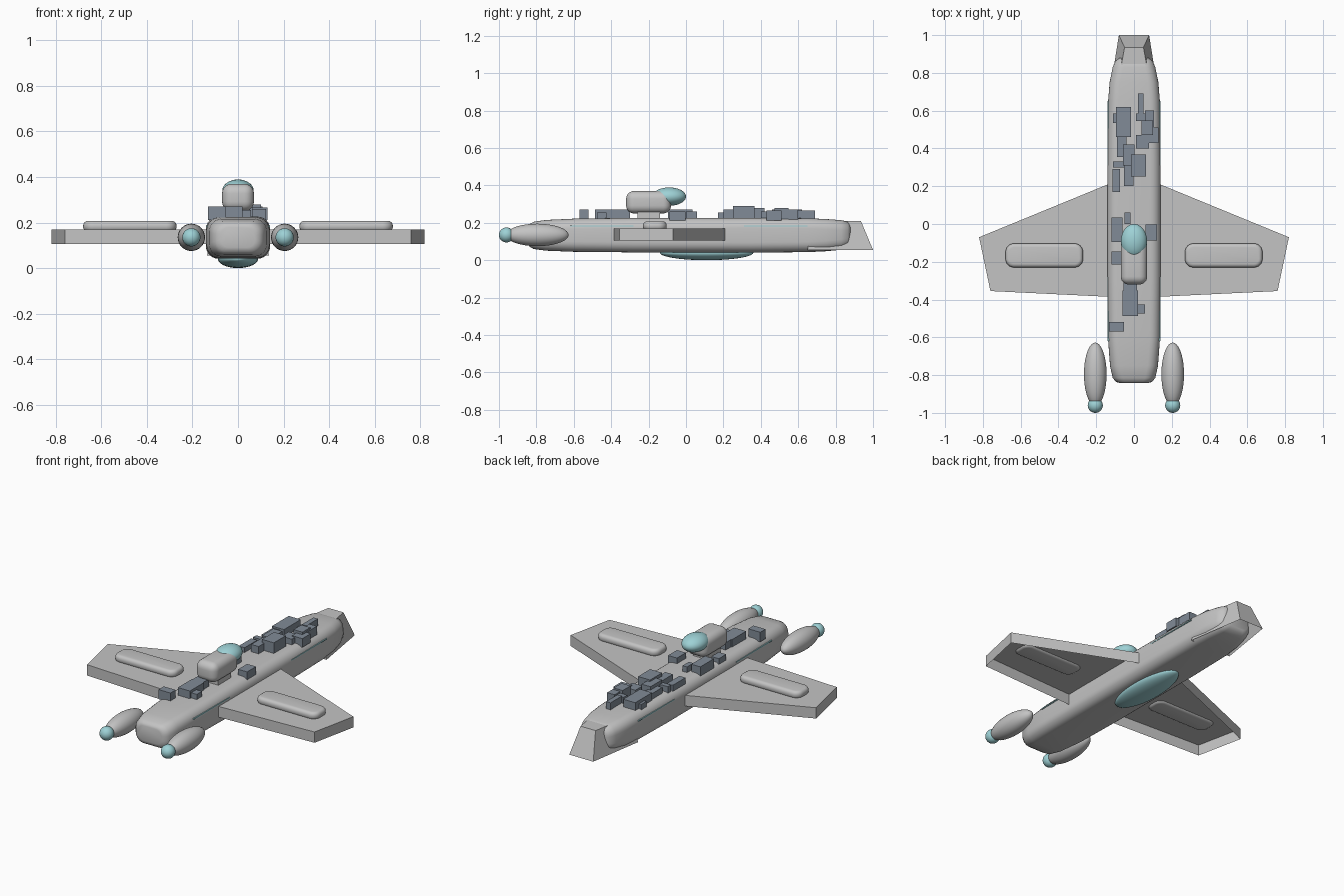
import bpy
import bmesh
import math
from mathutils import Matrix, Vector

cube = bpy.data.objects.get("Cube")
if cube:
    bpy.data.objects.remove(cube, do_unlink=True)


def make_material(name, rgb):
    mat = bpy.data.materials.new(name)
    mat.use_nodes = True
    color = (*rgb, 1.0)
    mat.diffuse_color = color
    mat.node_tree.nodes["Principled BSDF"].inputs["Base Color"].default_value = color
    return mat


grey = make_material("light_grey", (0.55, 0.55, 0.55))
teal = make_material("pale_teal", (0.34, 0.64, 0.67))
slate = make_material("slate_grey", (0.22, 0.26, 0.31))


def finish(bm, name, mat, smooth=None):
    """Turn a bmesh into a named object with one material."""
    bmesh.ops.recalc_face_normals(bm, faces=bm.faces)
    mesh = bpy.data.meshes.new(name)
    bm.to_mesh(mesh)
    bm.free()
    mesh.materials.append(mat)
    obj = bpy.data.objects.new(name, mesh)
    bpy.context.collection.objects.link(obj)
    if smooth:
        bpy.ops.object.select_all(action='DESELECT')
        obj.select_set(True)
        bpy.context.view_layer.objects.active = obj
        bpy.ops.object.shade_smooth_by_angle(angle=math.radians(smooth))
    return obj


def ellipsoid(name, center, radii, mat):
    bm = bmesh.new()
    # poles lie along the length of the craft
    matrix = (Matrix.Translation(center) @ Matrix.Diagonal((*radii, 1))
              @ Matrix.Rotation(math.pi / 2, 4, 'X'))
    bmesh.ops.create_uvsphere(bm, u_segments=32, v_segments=20, radius=1, matrix=matrix)
    return finish(bm, name, mat, 60)


def box(name, low, high, mat, bevel=0):
    low, high = Vector(low), Vector(high)
    bm = bmesh.new()
    matrix = Matrix.Translation((low + high) / 2) @ Matrix.Diagonal((*(high - low), 1))
    bmesh.ops.create_cube(bm, size=1, matrix=matrix)
    if bevel:
        bmesh.ops.bevel(bm, geom=bm.edges[:], offset=bevel, segments=6,
                        profile=0.5, affect='EDGES')
    return finish(bm, name, mat, 40 if bevel else None)


def open_shell(name, top, bottom, mat):
    """A lid with side walls and an open underside."""
    bm = bmesh.new()
    upper = [bm.verts.new(p) for p in top]
    lower = [bm.verts.new(p) for p in bottom]
    bm.faces.new(upper)
    for i in range(len(upper)):
        j = (i + 1) % len(upper)
        bm.faces.new((upper[i], lower[i], lower[j], upper[j]))
    return finish(bm, name, mat)


def rounded_ring(bm, y, half, low, high, steps=6):
    """Rounded rectangle cross-section at station y."""
    radius = min(0.055, half * 0.5, (high - low) * 0.4)
    ring = []
    for quarter, (sx, sz) in enumerate(((1, 1), (-1, 1), (-1, -1), (1, -1))):
        cx = sx * (half - radius)
        cz = high - radius if sz > 0 else low + radius
        for k in range(steps + 1):
            a = (quarter + k / steps) * math.pi / 2
            ring.append(bm.verts.new((cx + radius * math.cos(a), y,
                                      cz + radius * math.sin(a))))
    return ring


# Fuselage: lofted from (y, half width, bottom, top)
stations = [
    (-0.842, 0.075, 0.09, 0.18), (-0.836, 0.095, 0.072, 0.194),
    (-0.815, 0.113, 0.06, 0.205), (-0.75, 0.127, 0.051, 0.215),
    (-0.6, 0.138, 0.045, 0.222), (-0.3, 0.141, 0.042, 0.226),
    (0.35, 0.141, 0.041, 0.226), (0.65, 0.137, 0.043, 0.224),
    (0.75, 0.129, 0.048, 0.22), (0.83, 0.113, 0.056, 0.214),
    (0.865, 0.098, 0.066, 0.206), (0.88, 0.075, 0.085, 0.19),
]
bm = bmesh.new()
rings = [rounded_ring(bm, *s) for s in stations]
for a, b in zip(rings, rings[1:]):
    for i in range(len(a)):
        j = (i + 1) % len(a)
        bm.faces.new((a[i], a[j], b[j], b[i]))
bm.faces.new(rings[0])
bm.faces.new(rings[-1])
finish(bm, "fuselage", grey, 50)

# Tail wedge around the rear of the fuselage
tail_top = [(-0.098, 0.67, 0.21), (0.098, 0.67, 0.21), (0.05, 0.935, 0.21), (-0.05, 0.935, 0.21)]
tail_base = [(-0.136, 0.65, 0.055), (0.136, 0.65, 0.055), (0.08, 1, 0.055), (-0.08, 1, 0.055)]
open_shell("tail_wedge", tail_top, tail_base, grey)

# Wings, wing pods, engines and side stripes, mirrored
wing = [(0.138, 0.21), (0.82, -0.07), (0.76, -0.355), (0.138, -0.385)]
for side, s in (("left", 1), ("right", -1)):
    open_shell(f"{side}_wing", [(s * x, y, 0.17) for x, y in wing],
               [(s * x, y, 0.105) for x, y in wing], grey)
    x0, x1 = sorted((s * 0.27, s * 0.68))
    pod = box(f"{side}_wing_pod", (x0, -0.23, 0.16), (x1, -0.103, 0.207), grey)
    # round the plan corners first, then soften the rims
    bm = bmesh.new()
    bm.from_mesh(pod.data)
    upright = [e for e in bm.edges if abs(e.verts[0].co.z - e.verts[1].co.z) > 0.02]
    bmesh.ops.bevel(bm, geom=upright, offset=0.045, segments=6, profile=0.5, affect='EDGES')
    rims = [e for e in bm.edges if abs(e.verts[0].co.z - e.verts[1].co.z) < 0.001]
    bmesh.ops.bevel(bm, geom=rims, offset=0.02, segments=4, profile=0.5, affect='EDGES')
    for face in bm.faces:
        face.smooth = True
    bm.to_mesh(pod.data)
    bm.free()

    ellipsoid(f"{side}_engine", (s * 0.205, -0.795, 0.135), (0.06, 0.167, 0.06), grey)
    ellipsoid(f"{side}_engine_tip", (s * 0.205, -0.96, 0.135), (0.04, 0.04, 0.04), teal)
    for part, y0, y1 in (("front", -0.62, -0.28), ("rear", 0.31, 0.65)):
        a, b = sorted((s * 0.132, s * 0.141))
        box(f"{side}_{part}_stripe", (a, y0, 0.18), (b, y1, 0.186), teal)

# Upper cabin, canopy dome and belly dome
box("cabin_neck", (-0.05, -0.26, 0.21), (0.05, -0.14, 0.26), grey)
box("cabin", (-0.07, -0.32, 0.25), (0.07, -0.08, 0.37), grey, 0.042)
ellipsoid("canopy", (0, -0.09, 0.34), (0.069, 0.09, 0.049), teal)
ellipsoid("belly_dome", (0, 0.11, 0.04), (0.088, 0.25, 0.04), teal)

# Deck machinery: centre x, centre y, width, length, top (hundredths)
deck = [
    (-5.5, 54, 8, 16, 27), (-10, 56, 2, 5, 25), (-6.5, 41, 5, 11, 26),
    (-2.7, 36.5, 6, 11, 28), (-8, 31.5, 6, 3, 26), (-9.5, 23, 4, 12, 25.5),
    (-2.7, 25.5, 5, 11, 27), (2.3, 31, 8, 11.5, 29), (3.6, 63.5, 3, 11, 26.5),
    (4, 56.6, 6, 4, 26), (8.2, 55.5, 5, 9, 27), (9.4, 47, 7, 8, 26.5),
    (7, 51, 6, 7.5, 28), (4.5, 43.5, 7, 7, 26), (-9, -3, 6, 13, 27),
    (-3.4, 3, 3, 6, 26), (9.2, -4.5, 6, 8.5, 26), (-9.3, -18, 5, 7, 25),
    (-2, -33, 7, 6, 27), (-2, -42, 8, 13.5, 27), (3.7, -45, 4, 5, 25.5),
    (-9.2, -54.5, 8, 5, 27),
]
for n, block in enumerate(deck, 1):
    x, y, w, d, top = (v / 100 for v in block)
    box(f"deck_block_{n}", (x - w / 2, y - d / 2, 0.212), (x + w / 2, y + d / 2, top), slate)
